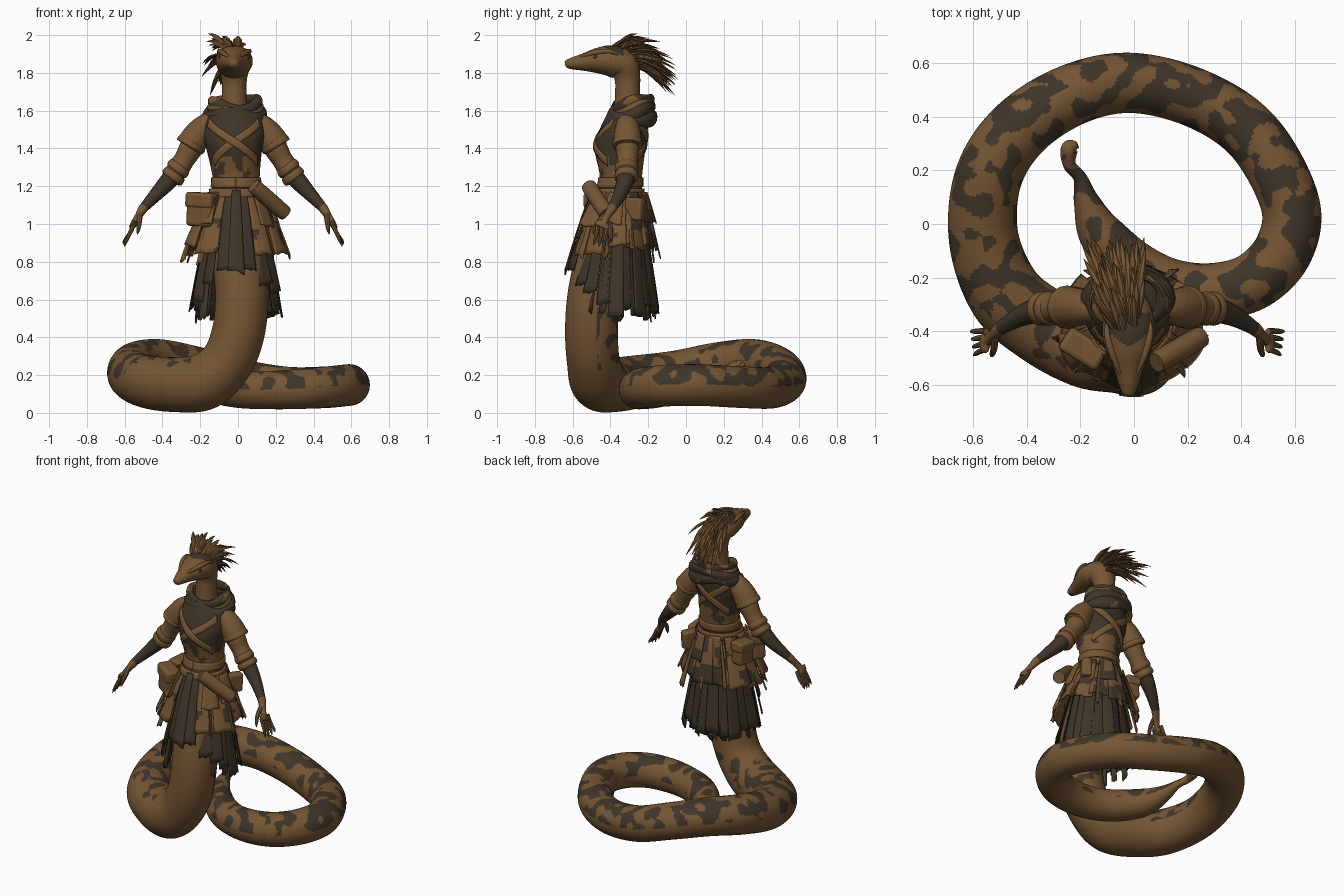
import bpy, bmesh, math, random
from mathutils import Vector, noise

random.seed(7)
if "Cube" in bpy.data.objects:
    bpy.data.objects.remove(bpy.data.objects["Cube"])


def material(name, rgb):
    m = bpy.data.materials.new(name)
    m.use_nodes = True
    m.diffuse_color = (*rgb, 1)
    m.node_tree.nodes["Principled BSDF"].inputs["Base Color"].default_value = (*rgb, 1)
    return m


MATS = [material("warm_brown", (.18, .092, .034)), material("dark_umber", (.05, .036, .022))]
BROWN, DARK = 0, 1
MID = -.025  # mirror plane of the upper body
made = []


def finish(bm, name, rule=None, mat=None, thick=0):
    """Turn a bmesh into an object; rule(centre, normal) picks dark faces."""
    bmesh.ops.recalc_face_normals(bm, faces=bm.faces)
    for f in bm.faces:
        if rule:
            f.material_index = int(rule(f.calc_center_median(), f.normal))
        elif mat is not None:
            f.material_index = mat
    mesh = bpy.data.meshes.new(name)
    bm.to_mesh(mesh)
    bm.free()
    ob = bpy.data.objects.new(name, mesh)
    bpy.context.collection.objects.link(ob)
    for m in MATS:
        mesh.materials.append(m)
    if thick:
        ob.modifiers.new("thickness", 'SOLIDIFY').thickness = thick
    made.append(ob)


def spline(pts, sub):
    """Catmull-Rom through points of any dimension."""
    out = []
    for i in range(len(pts) - 1):
        a, b, c, d = (pts[max(0, min(len(pts) - 1, i + k))] for k in (-1, 0, 1, 2))
        for k in range(sub):
            t = k / sub
            out.append([q + .5 * t * (r - p + t * (2*p - 5*q + 4*r - s + t * (3*(q - r) + s - p)))
                        for p, q, r, s in zip(a, b, c, d)])
    return out + [list(pts[-1])]


def loft(bm, pts, n=16, sub=4, flat=False, mat=0):
    """Skin elliptical rings (x, y, z, r[, r2]) along a smooth path."""
    path = spline(pts, sub)
    pos = [Vector(p[:3]) for p in path]
    u, rings = Vector((1, 0, 0)), []
    for i, p in enumerate(path):
        t = (pos[min(i + 1, len(pos) - 1)] - pos[max(i - 1, 0)]).normalized()
        if flat:
            t = Vector((0, 0, 1))
        u = (u - t * u.dot(t)).normalized()
        v = t.cross(u)
        rings.append([bm.verts.new(pos[i] + u * p[3] * math.cos(a) + v * p[-1] * math.sin(a))
                      for a in (math.tau * k / n for k in range(n))])
    faces = [bm.faces.new((a[k], a[(k + 1) % n], b[(k + 1) % n], b[k]))
             for a, b in zip(rings, rings[1:]) for k in range(n)]
    faces += [bm.faces.new(rings[0]), bm.faces.new(rings[-1])]
    for f in faces:
        f.material_index = mat


def tube(name, pts, rule=None, mat=None, **kw):
    bm = bmesh.new()
    loft(bm, pts, **kw)
    finish(bm, name, rule, mat)


def grid(bm, nu, nv, point):
    vs = [[bm.verts.new(point(i / nu, j / nv)) for j in range(nv + 1)] for i in range(nu + 1)]
    for i in range(nu):
        for j in range(nv):
            bm.faces.new((vs[i][j], vs[i + 1][j], vs[i + 1][j + 1], vs[i][j + 1]))


def blotch(c, freq=9, level=.07):
    return noise.noise(c * freq + Vector((3.3, 1.7, 5.1))) > level


# Serpent body: column down from the waist, one coil, then the tail tip
coil = [(-.01, -.41, 1.05, .11), (.01, -.45, .8, .14), (.02, -.49, .6, .14), (0, -.5, .42, .14),
        (-.06, -.49, .27, .14), (-.18, -.46, .165, .15), (-.34, -.38, .15, .145),
        (-.48, -.26, .165, .14), (-.56, -.05, .2, .13), (-.54, .18, .25, .125),
        (-.42, .36, .27, .12), (-.22, .485, .235, .115), (0, .525, .175, .112), (.25, .46, .135, .11),
        (.45, .32, .135, .11), (.58, .08, .147, .11), (.56, -.09, .145, .11), (.45, -.21, .135, .108),
        (.3, -.25, .125, .105), (.14, -.23, .12, .1), (0, -.16, .125, .098), (-.12, -.04, .14, .085),
        (-.175, .08, .17, .05), (-.2, .17, .2, .026), (-.24, .22, .23, .024), (-.24, .28, .25, .032),
        (-.21, .295, .255, .012)]


def body_spots(c, n):
    if c.y < -.3 and c.x > -.25 and c.z > .22:
        return n.y > .2 and blotch(c, 14, .15)
    if c.y < -.32 and c.x < 0:
        return n.z > .4 and blotch(c, 14, .2)
    return n.z > .05 and blotch(c, 14, .02 + .2 * max(0, .4 - n.z))


tube("serpent_body", coil, body_spots, n=96, sub=22)

# Neck and pointed head
head = [(-.31, 1.56, .075, .075), (-.31, 1.68, .066, .066), (-.31, 1.77, .068, .068),
        (-.33, 1.835, .088, .082), (-.39, 1.862, .098, .084), (-.46, 1.865, .088, .07),
        (-.54, 1.857, .055, .047), (-.6, 1.85, .036, .032), (-.63, 1.847, .024, .022), (-.64, 1.845, .01, .01)]
tube("neck_and_head", [(-.02, *p) for p in head],
     lambda c, n: n.z > .45 and -.455 + .6 * abs(c.x + .02) < c.y < -.33, n=48, sub=10)
for s, side in ((1, "left"), (-1, "right")):
    tube(side + "_brow", [(-.02 + s * x, y, z, r) for x, y, z, r in
         ((.03, -.56, 1.885, .006), (.062, -.48, 1.907, .014), (.08, -.41, 1.915, .012), (.08, -.36, 1.9, .004))], n=10)
    tube(side + "_eye", [(-.02 + s * .073, -.48, z, r) for z, r in
         ((1.874, .004), (1.88, .01), (1.888, .011), (1.896, .005))], mat=DARK, n=10)

# Crest of swept-back quills
bm = bmesh.new()
for i in range(75):
    t, s = random.random(), random.uniform(-1, 1)
    base = Vector((-.03 + s * .04, -.41 + .15 * t, 1.93 - .015 * s * s - .1 * t * t))
    tilt = math.radians(50 - 66 * t + random.uniform(-12, 12))
    length = random.uniform(.16, .24) * (.8 + .4 * math.sin(math.pi * t))
    step = Vector((s * .28 - .2 + random.uniform(-.1, .1), math.cos(tilt), math.sin(tilt))) * length
    drop = Vector((0, 0, -(.36 + .12 * t) * length))
    rows = ((0, .008), (.35, .013), (.7, .013), (1, .001))
    loft(bm, [(*(base + step * k + drop * k * k), r, r * .55) for k, r in rows],
         n=6, sub=2, mat=int(random.random() < .12))
finish(bm, "crest_quills")

# Torso: tunic with dark upper part
sections = [(-.01, -.38, 1.02, .13, .125), (-.01, -.36, 1.15, .132, .125), (-.01, -.345, 1.25, .125, .112),
            (-.02, -.35, 1.4, .148, .135), (-.02, -.335, 1.48, .165, .13), (-.02, -.315, 1.56, .15, .115),
            (-.02, -.31, 1.63, .075, .08)]
tube("torso", sections, lambda c, n: c.z > 1.36 or (c.z > 1.22 and blotch(c, 16, .16)), n=64, sub=10, flat=True)
dense = spline(sections, 12)


def on_torso(theta, z, gap):
    x, y, _, rx, ry = min(dense, key=lambda p: abs(p[2] - z))
    return Vector((x + (rx + gap) * math.sin(theta), y - (ry + gap) * math.cos(theta), z))


def ribbon(name, a0, a1, z0, z1, width, mat, gap=.008):
    """Strip wrapped on the torso from angle a0 to a1 (degrees, 0 = front)."""
    bm = bmesh.new()
    grid(bm, 40, 3, lambda u, v: on_torso(math.radians(a0 + (a1 - a0) * u),
                                          z0 + (z1 - z0) * u + width * (v - .5), gap))
    finish(bm, name, mat=mat, thick=.01)


for turn, place in ((0, "front"), (180, "back")):
    for s in (-1, 1):
        ribbon(f"{place}_cross_strap", turn - 56 * s, turn + 56 * s, 1.54, 1.33, .05, BROWN, .005 + .003 * s)
ribbon("waist_sash", 0, 360, 1.22, 1.22, .05, BROWN, .008)
ribbon("belt", 0, 360, 1.165, 1.165, .045, BROWN, .014)


# Cowl made of sagging cloth rings
def cowl(name, z, rx, ry, thick, tilt, mat, wave):
    bm = bmesh.new()

    def point(u, v):
        a, b = math.tau * u, math.tau * v
        fold = thick * (1 + .25 * math.sin(3 * a + wave))
        k = 1 + fold * math.cos(b) / rx
        y = -ry * k * math.cos(a)
        return Vector((-.018 + rx * k * math.sin(a), -.285 + y,
                       z + 1.4 * fold * math.sin(b) + tilt * y + .012 * math.sin(2 * a + wave)))
    grid(bm, 48, 12, point)
    bmesh.ops.remove_doubles(bm, verts=bm.verts, dist=.0001)
    finish(bm, name, (lambda c, n: not blotch(c, 11, .25)) if mat else None)


cowl("cowl_lower", 1.55, .152, .115, .024, .15, DARK, 0)
cowl("cowl_middle", 1.588, .145, .11, .024, .2, DARK, 2)
cowl("cowl_front_fold", 1.618, .135, .103, .016, .2, BROWN, 3)
cowl("cowl_rim", 1.642, .125, .1, .02, .22, DARK, 4)

# Arms: sleeve cap, puffed sleeve, rolled cuff, wrapped forearm, hand
for s, side in ((1, "left"), (-1, "right")):
    def limb(part, pts, **kw):
        tube(f"{side}_{part}", [(MID + s * p[0], *p[1:]) for p in pts], **kw)
    limb("sleeve_cap", [(.08, -.31, 1.55, .045), (.14, -.31, 1.525, .06), (.185, -.31, 1.48, .071),
                        (.22, -.31, 1.425, .076), (.228, -.31, 1.41, .06)], n=20)
    limb("cap_hem", [(.212, -.31, 1.44, .07), (.218, -.31, 1.43, .079), (.228, -.31, 1.41, .079),
                     (.231, -.31, 1.405, .06)], n=20)
    limb("sleeve", [(.19, -.31, 1.47, .055), (.225, -.31, 1.4, .062), (.26, -.31, 1.34, .055),
                    (.3, -.315, 1.28, .058), (.325, -.32, 1.245, .04)], n=20)
    for k in range(2):
        limb("rolled_cuff", [(.275 + .025*k + d, -.315, 1.315 - .04*k - 1.3*d, r)
                             for d, r in ((0, .045), (.006, .06), (.024, .063), (.032, .045))], n=20)
    limb("forearm", [(.3, -.315, 1.28, .05), (.35, -.325, 1.22, .046), (.41, -.35, 1.155, .036),
                     (.475, -.39, 1.085, .025)], n=16, mat=DARK)
    limb("palm", [(.465, -.385, 1.095, .02), (.475, -.39, 1.085, .026), (.5, -.415, 1.045, .02, .034),
                  (.528, -.44, 1.0, .017, .042), (.54, -.45, .98, .012, .034)], n=14)
    for k in range(4):
        y = -.47 + .022 * k
        limb("finger", [(.525, y + .004, 1.0, .012), (.548, y - .004 + .003*k, .95, .011),
                        (.565 + .004*k, y - .014 + .006*k, .91, .008),
                        (.572 + .004*k, y - .02 + .008*k, .88 + .008 * abs(k - 1), .002)], n=8)
    limb("thumb", [(.495, -.425, 1.05, .016), (.497, -.465, 1.01, .013), (.503, -.485, .97, .01),
                   (.508, -.493, .945, .002)], n=8)


# Skirt panels hanging from the waist
def panel(bm, mid, width, top, bottom, rx, ry, lift):
    jag = [random.uniform(-.008, .008) for _ in range(7)]
    slant, warp = random.uniform(-.03, .03), random.uniform(-.008, .008)
    twist = random.uniform(-.012, .012)

    def point(u, v):
        a = math.radians(mid + width * (u - .5) * (.9 + .1 * v))
        z = top + (bottom + jag[round(u * 6)] + slant * (u - .5) - top) * v
        k = v ** .85
        out = lift + (warp + twist * (2 * u - 1)) * v
        return Vector((-.01 + (.12 + (rx - .12) * k + out) * math.sin(a),
                       -.36 - .03 * k - (.115 + (ry - .115) * k + out) * math.cos(a), z))
    grid(bm, 6, 12, point)


def skirt(name, start, stop, count, top, hem, rx, ry, lift, rule=None, mat=None, width=1.2):
    bm = bmesh.new()
    step = (stop - start) / count
    for i in range(count):
        mid = start + step * (i + .5)
        panel(bm, mid, step * width, top, hem(mid) + random.uniform(-.04, .04), rx, ry, lift + .014 * (i % 2))
    finish(bm, name, rule, mat, thick=.006)


skirt("under_skirt", 34, 326, 17, 1.1,
      lambda a: .53 + .16 * max(0, math.cos(math.radians(a))), .235, .23, 0, mat=DARK)
skirt("frayed_strips", 42, 318, 12, 1.08, lambda a: .51, .215, .21, 0, mat=DARK, width=.45)
skirt("over_skirt", 26, 334, 11, 1.16, lambda a: .87 + .02 * math.cos(math.radians(2 * a)), .25, .22, .014,
      lambda c, n: blotch(c, 9, .04 if c.y > -.32 else .25))
skirt("short_skirt", 32, 328, 8, 1.17, lambda a: 1.0, .195, .18, .026,
      lambda c, n: c.y > -.32 and blotch(c, 10, .08), width=.85)
skirt("hanging_straps", 30, 330, 9, 1.15, lambda a: .83, .25, .22, .028, mat=BROWN, width=.14)
skirt("front_tabard", -25, 25, 3, 1.18, lambda a: .77, .24, .23, .008, mat=DARK)


# Belt gear: pouches and bedroll
def box(name, loc, size, turn):
    bpy.ops.mesh.primitive_cube_add(size=1, location=loc, rotation=(0, .06, math.radians(turn)))
    ob = bpy.context.object
    ob.name, ob.scale = name, size
    bpy.ops.object.transform_apply(location=False, rotation=False)
    ob.data.materials.append(MATS[BROWN])
    bev = ob.modifiers.new("soft_edges", 'BEVEL')
    bev.width, bev.segments = min(size) * .22, 3
    made.append(ob)


for name, x, y, turn, k in (("front", -.19, -.465, -32, 1.1), ("side", -.215, -.3, -100, .85)):
    box(name + "_pouch", (x, y, 1.075), (.14 * k, .085, .16 * k), turn)
    box(name + "_pouch_flap", (x, y, 1.125), (.15 * k, .097, .075 * k), turn)
box("rear_pouch", (.16, -.27, 1.08), (.1, .06, .12), 60)
roll = Vector((.085, -.515, 1.2)), Vector((.25, -.42, 1.055))
tube("bedroll", [(*roll[0].lerp(roll[1], k), r) for k, r in
                 ((0, .03), (.03, .04), (.5, .042), (.97, .04), (1, .03))], n=20)

# Smooth shading with sharp edges kept
bpy.ops.object.select_all(action='DESELECT')
for ob in made:
    ob.select_set(True)
bpy.context.view_layer.objects.active = made[0]
bpy.ops.object.shade_smooth_by_angle(angle=math.radians(40))
